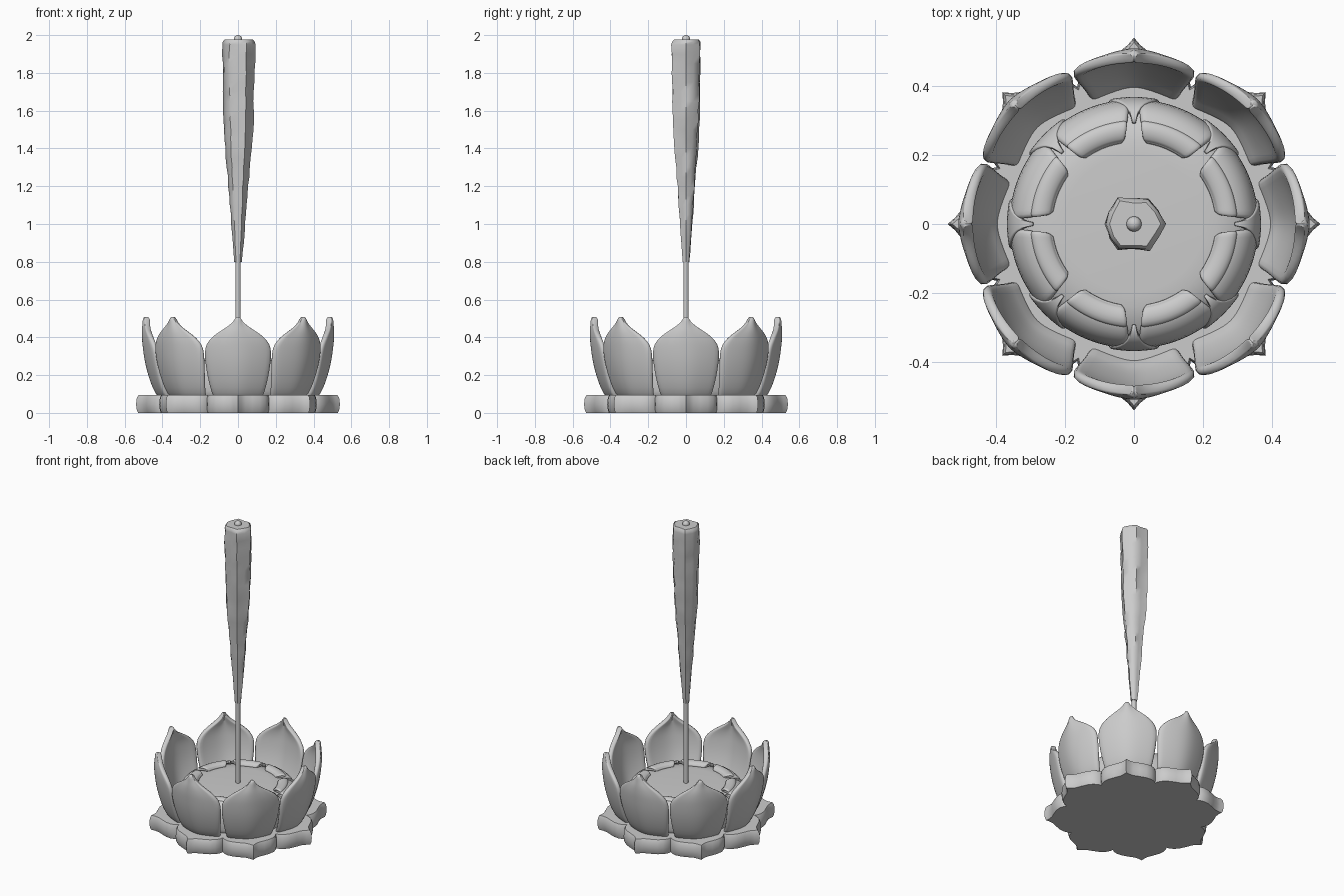
import bpy, math, random
from math import sin, cos, pi, radians

if "Cube" in bpy.data.objects:
    bpy.data.objects.remove(bpy.data.objects["Cube"])

random.seed(4)


def make(name, verts, faces, angle=40):
    me = bpy.data.meshes.new(name)
    me.from_pydata(verts, [], faces)
    me.update()
    ob = bpy.data.objects.new(name, me)
    bpy.context.collection.objects.link(ob)
    bpy.ops.object.select_all(action='DESELECT')
    ob.select_set(True)
    bpy.context.view_layer.objects.active = ob
    bpy.ops.object.shade_smooth_by_angle(angle=radians(angle))
    return ob


def loft(name, rings, angle=40):
    """Skin equal-sized rings and close both ends with fans."""
    n = len(rings[0])
    verts = [p for ring in rings for p in ring]
    faces = []
    for j in range(len(rings) - 1):
        for i in range(n):
            k = (i + 1) % n
            faces.append((j * n + i, j * n + k, (j + 1) * n + k, (j + 1) * n + i))
    for ring, start, flip in ((rings[0], 0, True), (rings[-1], (len(rings) - 1) * n, False)):
        verts.append(tuple(sum(p[a] for p in ring) / n for a in range(3)))
        c = len(verts) - 1
        for i in range(n):
            a, b = start + i, start + (i + 1) % n
            faces.append((b, a, c) if flip else (a, b, c))
    return make(name, verts, faces, angle)


def circle(r, z, n):
    return [(r * cos(2 * pi * i / n), r * sin(2 * pi * i / n), z) for i in range(n)]


def lerp_table(table, x):
    for (x0, y0), (x1, y1) in zip(table, table[1:]):
        if x <= x1:
            return y0 + (y1 - y0) * (x - x0) / (x1 - x0)
    return table[-1][1]


def petal(name, path, direction, thick, ridge=0.0, drop=0.0, cols=10):
    """Curved sheet from (radius, z, half angle) rows, thickened and smoothed."""
    verts, faces = [], []
    for r, z, half in path:
        for i in range(cols + 1):
            u = 2 * i / cols - 1
            a = radians(direction + u * half)
            rr = r + ridge * math.exp(-(u / 0.4) ** 2) - drop * u * u * half / 22
            verts.append((rr * cos(a), rr * sin(a), z))
    w = cols + 1
    for j in range(len(path) - 1):
        for i in range(cols):
            faces.append((j * w + i, j * w + i + 1, (j + 1) * w + i + 1, (j + 1) * w + i))
    ob = make(name, verts, faces, 60)
    sol = ob.modifiers.new("thickness", 'SOLIDIFY')
    sol.thickness, sol.offset = thick, 0
    sub = ob.modifiers.new("smooth", 'SUBSURF')
    sub.levels = sub.render_levels = 1
    return ob


# Base plate with eight pointed lobes
lobe = [(0, 0.54), (2, 0.519), (4.5, 0.503), (9, 0.492), (14, 0.482), (18, 0.468), (21, 0.448), (22.5, 0.43)]
offsets = [-21, -18, -14, -9, -4.5, -2, 0, 2, 4.5, 9, 14, 18, 21, 22.5]
outline = [(radians(45 * k + o), lerp_table(lobe, abs(o))) for k in range(8) for o in offsets]
levels = [(0.978, 0), (0.992, 0.015), (1.0, 0.045), (0.992, 0.08), (0.975, 0.095)]
loft("base_plate", [[(s * r * cos(a), s * r * sin(a), z) for a, r in outline] for s, z in levels], 35)

# Large outer petals
outer = [(0.385, 0.075, 19), (0.418, 0.11, 20), (0.442, 0.17, 21.2), (0.46, 0.23, 22),
         (0.473, 0.29, 22.4), (0.48, 0.345, 22.2), (0.484, 0.38, 19.5), (0.485, 0.41, 15.5),
         (0.485, 0.435, 10.5), (0.483, 0.458, 6), (0.482, 0.482, 2.7), (0.48, 0.51, 0.4)]
for k in range(8):
    petal(f"outer_petal_{k}", outer, 45 * k, 0.03, ridge=0.01, drop=0.012)

# Central seed pod
loft("seed_pod", [circle(r, z, 64) for r, z in
     [(0.33, 0.08), (0.345, 0.17), (0.335, 0.225), (0.3, 0.255), (0.24, 0.268), (0.2, 0.27)]])

# Closed inner petals folded over the pod, in two nested layers
fold = [(0.345, 0.08, 20), (0.352, 0.15, 20.5), (0.348, 0.21, 20.5), (0.33, 0.25, 20),
        (0.3, 0.27, 19), (0.265, 0.275, 17.5), (0.235, 0.268, 15)]
lip = [(0.3, 0.272, 19), (0.285, 0.284, 18.5), (0.262, 0.284, 17.5), (0.24, 0.272, 16)]
back = [(0.355, 0.08, 12), (0.362, 0.15, 12), (0.358, 0.2, 9), (0.345, 0.235, 5), (0.325, 0.26, 2), (0.29, 0.268, 1)]
for k in range(8):
    petal(f"inner_petal_{k}", fold, 45 * k + 22.5, 0.022)
    petal(f"inner_petal_lip_{k}", lip, 45 * k + 22.5, 0.014)
    petal(f"back_petal_{k}", back, 45 * k, 0.016)

# Thin stick
loft("stick", [circle(0.014, z, 16) for z in (0.24, 0.55, 0.85, 1.975)])

# Rough hand-rolled incense body, roughly six-sided
section = [(1.1, 0), (0.86, 0.48), (0.5, 0.88), (0.0, 0.86), (-0.58, 0.95), (-0.86, 0.42),
           (-1.0, 0.0), (-0.84, -0.5), (-0.55, -0.88), (0.0, -0.88), (0.52, -0.9), (0.86, -0.4)]
taper = [(0.8, 0.019), (0.9, 0.027), (1.2, 0.05), (1.4, 0.066), (1.6, 0.076), (1.8, 0.08), (1.95, 0.083)]
rings = []
for j in range(24):
    z = 0.8 + 1.15 * j / 23
    r = lerp_table(taper, z)
    ring = []
    for x, y in section:
        s = r * random.uniform(0.95, 1.06)
        ring.append((x * s, y * s, z))
    rings.append(ring)
for s, z in ((0.97, 1.965), (0.85, 1.977)):
    rings.append([(x * 0.083 * s, y * 0.083 * s, z) for x, y in section])
loft("incense_body", rings, 50)

# Rounded stick end
bpy.ops.mesh.primitive_uv_sphere_add(segments=20, ring_count=12, radius=0.022, location=(0, 0, 1.978))
bpy.context.object.name = "stick_tip"
bpy.ops.object.shade_smooth()
